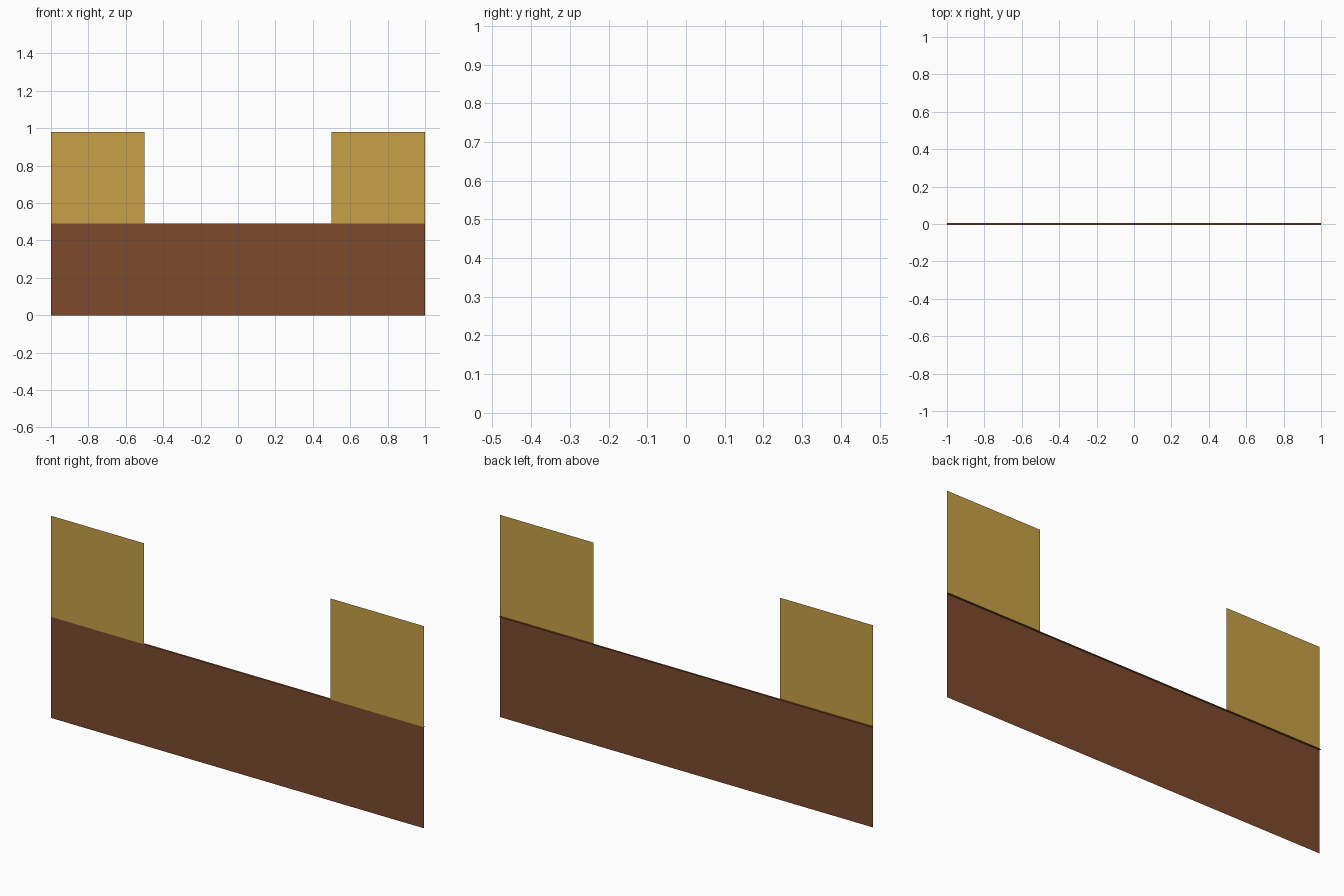
import bpy

if "Cube" in bpy.data.objects:
    bpy.data.objects.remove(bpy.data.objects["Cube"])


def material(name, rgb):
    m = bpy.data.materials.new(name)
    m.diffuse_color = (*rgb, 1)
    m.use_nodes = True
    m.node_tree.nodes["Principled BSDF"].inputs["Base Color"].default_value = m.diffuse_color
    return m


brown = material("brown", (0.205, 0.067, 0.026))
gold = material("gold", (0.58, 0.352, 0.061))


def sheet(name, corners, mat):
    me = bpy.data.meshes.new(name)
    me.from_pydata(corners, [], [(0, 1, 2, 3)])
    me.materials.append(mat)
    ob = bpy.data.objects.new(name, me)
    bpy.context.collection.objects.link(ob)


def upright(name, x0, x1, z0, z1, mat, y=-0.005):
    sheet(name, [(x0, y, z0), (x1, y, z0), (x1, y, z1), (x0, y, z1)], mat)


MID, TOP = 0.49, 0.98

# long lower panel
upright("lower_panel", -1, 1, 0, MID, brown)

# two upper end panels
upright("left_upper_panel", -1, -0.5, MID, TOP, gold)
upright("right_upper_panel", 0.5, 1, MID, TOP, gold)

# narrow ledge behind the seam
sheet("ledge", [(-1, -0.005, MID), (1, -0.005, MID), (1, 0.005, MID), (-1, 0.005, MID)], brown)
